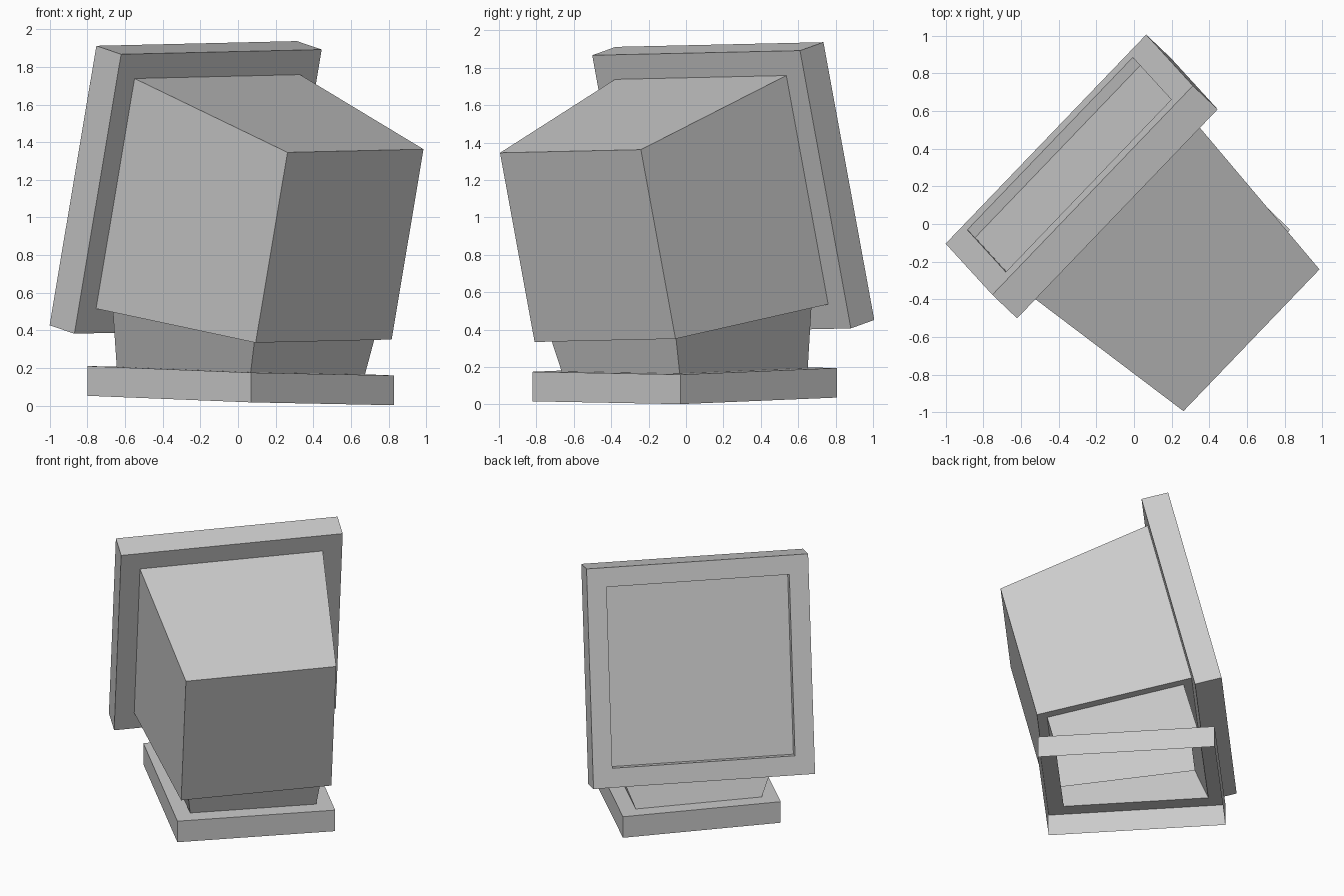
import bpy, bmesh
from mathutils import Vector

if "Cube" in bpy.data.objects:
    bpy.data.objects.remove(bpy.data.objects["Cube"])

# Tilted monitor frame: u across, v up, w towards the rear
origin = Vector((-0.2125, 0.19, 1.137))
u = Vector((1.065, 1.11, 0.025)).normalized()
w = u.cross(Vector((0.25, -0.27, 1.485))).normalized()
v = w.cross(u)


def ring(hw, bottom, top, depth):
    return [origin + u * a + v * b + w * depth
            for a, b in ((-hw, bottom), (hw, bottom), (hw, top), (-hw, top))]


def loft(rings, cap_first=False, cap_last=False):
    """Join four-cornered rings with flat quads."""
    bm = bmesh.new()
    rows = [[bm.verts.new(p) for p in r] for r in rings]
    for r0, r1 in zip(rows, rows[1:]):
        for i in range(4):
            j = (i + 1) % 4
            bm.faces.new((r0[i], r0[j], r1[j], r1[i]))
    if cap_first:
        bm.faces.new(rows[0][::-1])
    if cap_last:
        bm.faces.new(rows[-1])
    bm.normal_update()
    return bm


def finish(bm, name):
    mesh = bpy.data.meshes.new(name)
    bm.to_mesh(mesh)
    bm.free()
    obj = bpy.data.objects.new(name, mesh)
    bpy.context.collection.objects.link(obj)
    return obj


# Bezel with recessed screen, open at the rear where the housing joins
screen = 0.635
bezel = loft([ring(screen, -0.63, 0.63, -0.127),
              ring(screen, -0.63, 0.63, -0.187),
              ring(0.77, -0.765, 0.765, -0.187),
              ring(0.77, -0.765, 0.765, 0),
              ring(screen, -0.63, 0.63, 0)], cap_first=True)
finish(bezel, "bezel_and_screen")

# Tapered rear housing, with an opening in its underside for the neck
housing = loft([ring(screen, -0.63, 0.63, 0),
                ring(0.522, -0.552, 0.49, 1.077)], cap_last=True)
underside = min(housing.faces, key=lambda f: f.calc_center_median().z)
bmesh.ops.inset_individual(housing, faces=[underside], thickness=0.09)
opening = [vert.co.copy() for vert in underside.verts]
bmesh.ops.delete(housing, geom=[underside], context='FACES_ONLY')
finish(housing, "rear_housing")

# Stand: neck flowing into a shallow base that is hollow underneath
base_centre = Vector((0.015, -0.007, 0.185))
a = Vector((0.76, 0.79, -0.015)).normalized()
b = Vector((-0.87, 0.837, 0.035)).normalized()


def base_ring(inset, drop=0):
    return [base_centre + a * sa * (0.548 - inset) + b * sb * (0.604 - inset)
            - Vector((0, 0, drop))
            for sa, sb in ((-1, -1), (1, -1), (1, 1), (-1, 1))]


neck_foot = base_ring(0.11)
neck_top = [min(opening, key=lambda q: (q - p).length) for p in neck_foot]
stand = loft([neck_top, neck_foot, base_ring(0), base_ring(0, 0.158)])
bmesh.ops.recalc_face_normals(stand, faces=stand.faces)
finish(stand, "neck_and_base")
